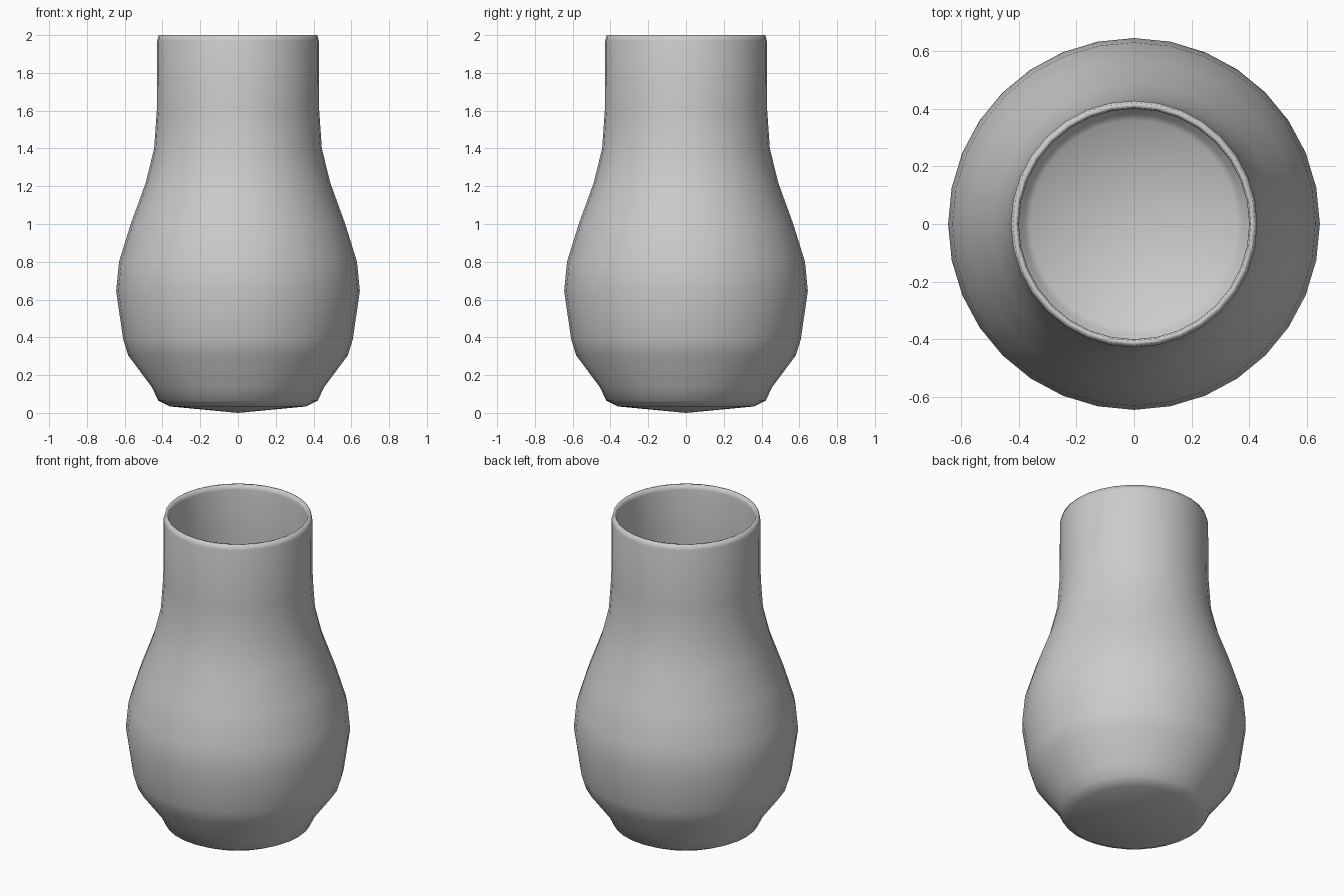
import bpy, bmesh, math

if "Cube" in bpy.data.objects:
    bpy.data.objects.remove(bpy.data.objects["Cube"])

SIDES = 32

# Vase wall profile (radius, height): outer side from base centre to rim
outer = [(0, 0.0), (0.36, 0.034), (0.423, 0.066), (0.455, 0.135), (0.582, 0.305),
         (0.608, 0.39), (0.645, 0.645), (0.63, 0.80), (0.568, 1.0), (0.488, 1.22),
         (0.444, 1.40), (0.430, 1.60), (0.428, 1.97), (0.42, 2.0)]
# Inner side from rim back down to the floor centre
inner = [(0.405, 2.0), (0.40, 1.97), (0.402, 1.60), (0.416, 1.39), (0.461, 1.21),
         (0.540, 0.99), (0.602, 0.795), (0.616, 0.645), (0.580, 0.40), (0.556, 0.32),
         (0.432, 0.153), (0.382, 0.085), (0.36, 0.063), (0, 0.03)]

# Spin the profile around z
bm = bmesh.new()
verts = [bm.verts.new((r, 0, z)) for r, z in outer + inner]
edges = [bm.edges.new(pair) for pair in zip(verts, verts[1:])]
bmesh.ops.spin(bm, geom=verts + edges, cent=(0, 0, 0), axis=(0, 0, 1),
               angle=2 * math.pi, steps=SIDES)
bmesh.ops.remove_doubles(bm, verts=bm.verts, dist=0.0005)
bmesh.ops.recalc_face_normals(bm, faces=bm.faces)
for face in bm.faces:
    face.smooth = True

mesh = bpy.data.meshes.new("vase")
bm.to_mesh(mesh)
bm.free()
vase = bpy.data.objects.new("vase", mesh)
bpy.context.collection.objects.link(vase)
